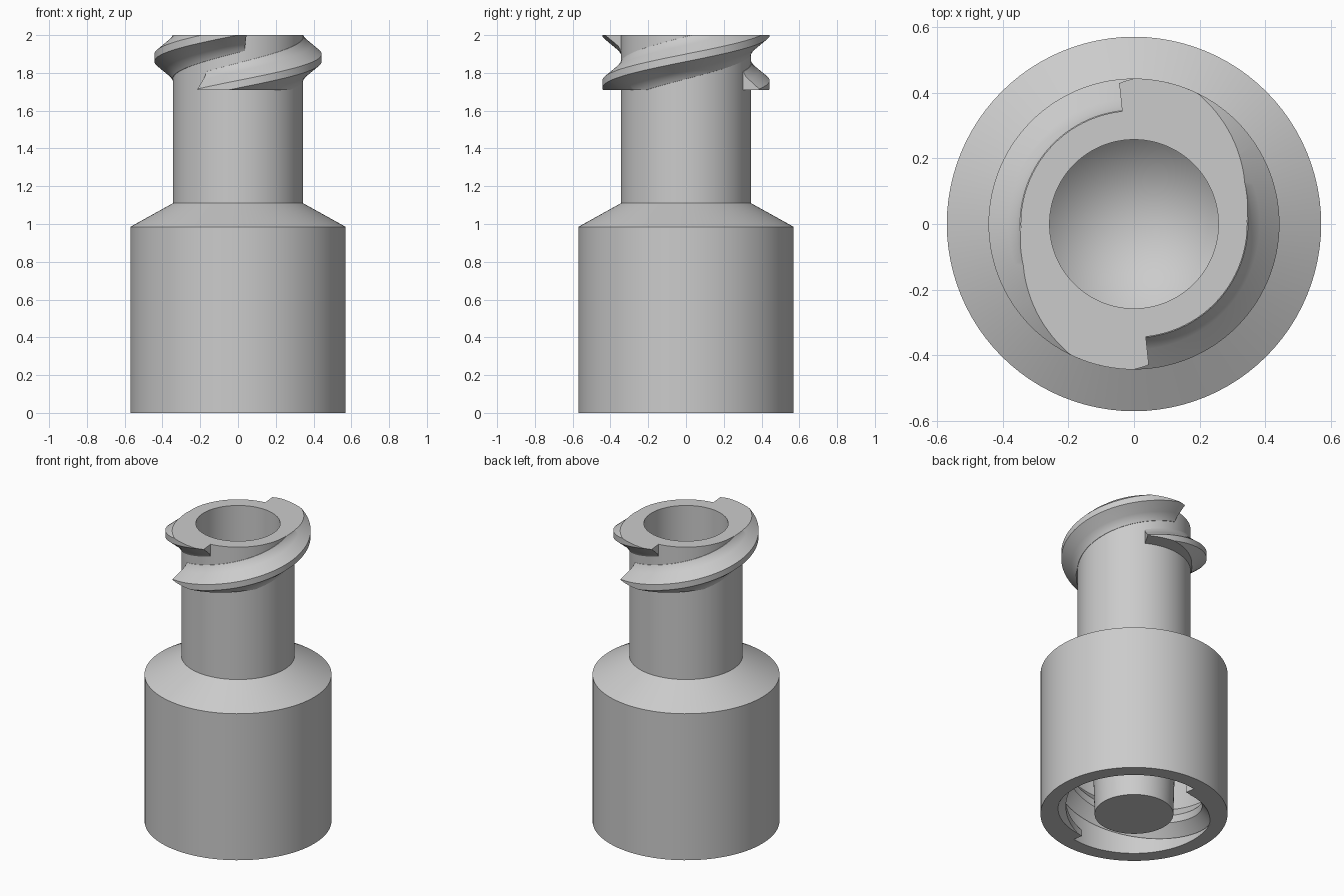
import bpy, bmesh
from math import cos, sin, pi, radians
from mathutils import Matrix

if "Cube" in bpy.data.objects:
    bpy.data.objects.remove(bpy.data.objects["Cube"])

grey = bpy.data.materials.new("plain grey")
grey.use_nodes = True
grey.diffuse_color = (0.6, 0.6, 0.6, 1)
grey.node_tree.nodes["Principled BSDF"].inputs["Base Color"].default_value = (0.6, 0.6, 0.6, 1)


def finish(name, bm):
    """Turn a bmesh into a smooth-shaded object with sharp edges kept."""
    bmesh.ops.recalc_face_normals(bm, faces=bm.faces)
    mesh = bpy.data.meshes.new(name)
    bm.to_mesh(mesh)
    bm.free()
    mesh.materials.append(grey)
    obj = bpy.data.objects.new(name, mesh)
    bpy.context.collection.objects.link(obj)
    bpy.ops.object.select_all(action='DESELECT')
    obj.select_set(True)
    bpy.context.view_layer.objects.active = obj
    bpy.ops.object.shade_smooth_by_angle(angle=radians(25))
    return obj


def lathe(name, profile, steps=96):
    bm = bmesh.new()
    verts = [bm.verts.new((r, 0, z)) for r, z in profile]
    edges = [bm.edges.new(pair) for pair in zip(verts, verts[1:])]
    bmesh.ops.spin(bm, geom=verts + edges, axis=(0, 0, 1), cent=(0, 0, 0),
                   angle=2 * pi, steps=steps, use_merge=False)
    bmesh.ops.remove_doubles(bm, verts=bm.verts, dist=0.0001)
    return finish(name, bm)


def clip(bm, z, side):
    """Cut away everything past a level plane and close the cut."""
    cut = bmesh.ops.bisect_plane(bm, geom=bm.verts[:] + bm.edges[:] + bm.faces[:],
                                 plane_co=(0, 0, z), plane_no=(0, 0, side), clear_outer=True)
    edges = [e for e in cut["geom_cut"] if isinstance(e, bmesh.types.BMEdge)]
    if edges:
        bmesh.ops.triangle_fill(bm, edges=edges, use_beauty=True)


def thread(name, profile, start, end, z_zero, lead, low, high, turn, steps=72):
    """Sweep a closed profile (radius, height) along a helix, flat at both levels."""
    bm = bmesh.new()
    rings = []
    for i in range(steps + 1):
        deg = start + (end - start) * i / steps
        a, z = radians(deg), z_zero + lead * deg / 360
        rings.append([bm.verts.new((r * cos(a), r * sin(a), z + h)) for r, h in profile])
    n = len(profile)
    for a, b in zip(rings, rings[1:]):
        for j in range(n):
            k = (j + 1) % n
            bm.faces.new((a[j], a[k], b[k], b[j]))
    bm.faces.new(rings[0])
    bm.faces.new(rings[-1])
    bmesh.ops.recalc_face_normals(bm, faces=bm.faces)
    clip(bm, low, -1)
    clip(bm, high, 1)
    bmesh.ops.rotate(bm, verts=bm.verts, matrix=Matrix.Rotation(radians(turn), 3, 'Z'))
    return finish(name, bm)


def mirrored(half):
    return half + [(r, -h) for r, h in reversed(half)]


# Body: centre post, collar socket, shoulder, neck and bored mouth
lathe("connector_body", [
    (0, 0), (0.24, 0), (0.262, 0.8), (0.478, 0.8), (0.478, 0), (0.57, 0),
    (0.57, 0.985), (0.345, 1.11), (0.345, 2), (0.257, 2), (0.257, 1.25), (0, 1.0)])

# Twin-start threads: outside the neck mouth and inside the collar
outer = mirrored([(0.335, 0.115), (0.347, 0.112), (0.36, 0.088), (0.383, 0.068), (0.443, 0.02)])
inner = mirrored([(0.49, 0.105), (0.475, 0.1), (0.415, 0.025)])
for label, turn in (("first", 0), ("second", 180)):
    thread("neck_thread_" + label, outer, -119, 96, 1.88, 0.56, 1.71, 2.0, turn)
    thread("collar_thread_" + label, inner, -80, 135, 0.14, 0.56, 0.0, 0.7, turn)
